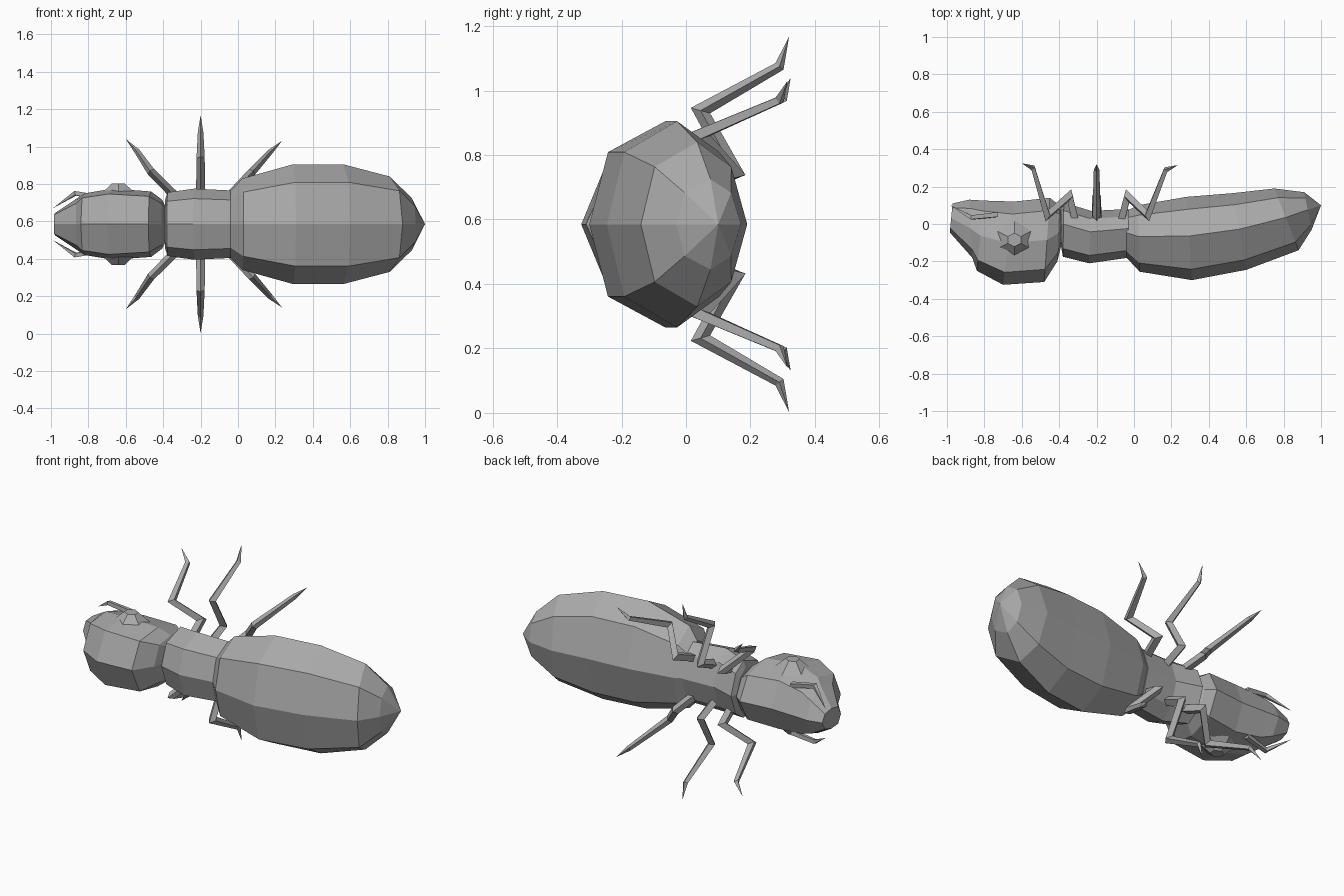
import bpy, bmesh
from mathutils import Vector

if "Cube" in bpy.data.objects:
    bpy.data.objects.remove(bpy.data.objects["Cube"])

MID = 0.585  # height of the symmetry plane

grey = bpy.data.materials.new("shell grey")
grey.use_nodes = True
grey.diffuse_color = (0.4, 0.4, 0.4, 1)
grey.node_tree.nodes["Principled BSDF"].inputs["Base Color"].default_value = (0.4, 0.4, 0.4, 1)


def finish(name, bm):
    bmesh.ops.recalc_face_normals(bm, faces=bm.faces)
    mesh = bpy.data.meshes.new(name)
    bm.to_mesh(mesh)
    bm.free()
    mesh.materials.append(grey)
    obj = bpy.data.objects.new(name, mesh)
    bpy.context.collection.objects.link(obj)
    return obj


def loft(name, rings, tip=None):
    """Join rings of points; close with end caps or a pointed tip."""
    bm = bmesh.new()
    loops = [[bm.verts.new(p) for p in ring] for ring in rings]
    n = len(loops[0])
    for a, b in zip(loops, loops[1:]):
        for i in range(n):
            j = (i + 1) % n
            bm.faces.new((a[i], a[j], b[j], b[i]))
    bm.faces.new(loops[0])
    if tip is None:
        bm.faces.new(loops[-1])
    else:
        t = bm.verts.new(tip)
        for i in range(n):
            bm.faces.new((loops[-1][i], loops[-1][(i + 1) % n], t))
    return finish(name, bm)


def body(name, stations, section, tip=None):
    """Stations: back point x, y, belly point x, y, half width."""
    rings = []
    for bx, by, vx, vy, half in stations:
        side = [(bx + (vx - bx) * t, by + (vy - by) * t, w * half) for t, w in section]
        ring = [(x, y, MID + w) for x, y, w in side]
        ring += [(x, y, MID - w) for x, y, w in side[-2:0:-1]]
        rings.append(ring)
    return loft(name, rings, tip)


def limb(name, points, radii, sign):
    """Four-sided tapering limb with mitred joints, ending in a point."""
    pts = [Vector((x, y, MID + sign * z)) for x, y, z in points]
    normal = (pts[1] - pts[0]).cross(pts[2] - pts[1]).normalized()
    rings = []
    for i in range(len(pts) - 1):
        ahead = (pts[i + 1] - pts[i]).normalized()
        behind = (pts[i] - pts[i - 1]).normalized() if i else ahead
        along = (ahead + behind).normalized()
        u = (normal - along * normal.dot(along)).normalized()
        v = along.cross(u) / max(along.dot(ahead), 0.6)
        rings.append([pts[i] + d * radii[i] for d in (u, v, -u, -v)])
    return loft(name, rings, pts[-1])


# Abdomen, thorax and head
body("abdomen", [
    (-.04, -.18, -.04, .07, .18), (.03, -.255, .02, .10, .245),
    (.31, -.30, .28, .145, .32), (.60, -.245, .53, .165, .32),
    (.88, -.14, .75, .19, .255), (.95, -.03, .91, .17, .14)],
    [(0, 0), (.13, .7), (.53, 1), (.85, .7), (1, 0)], (1, .10, MID))
body("thorax", [
    (-.39, -.12, -.39, .08, .13), (-.38, -.175, -.375, .115, .17),
    (-.24, -.21, -.23, .07, .19), (-.03, -.18, -.03, .08, .18)],
    [(0, 0), (.15, .72), (.6, 1), (.85, .7), (1, 0)])
body("head", [
    (-.385, -.10, -.385, .06, .09), (-.41, -.20, -.40, .10, .13),
    (-.48, -.31, -.45, .14, .175), (-.70, -.325, -.64, .12, .19),
    (-.84, -.25, -.80, .125, .165), (-.865, -.18, -.88, .13, .13),
    (-.985, -.045, -.97, .11, .06)],
    [(0, 0), (.15, .85), (.5, 1), (.85, .75), (1, 0)])

# Paired parts, mirrored about the symmetry plane
FRONT = [(-.31, 0, .11), (-.345, .15, .16), (-.465, .045, .28), (-.54, .30, .39), (-.60, .325, .455)]
MIDDLE = [(-.20, .02, .11), (-.20, .15, .165), (-.20, .045, .353), (-.20, .29, .49), (-.20, .32, .583)]
REAR = [(-.07, .01, .11), (-.035, .15, .16), (.075, .045, .28), (.17, .29, .385), (.235, .315, .445)]
FEELER = [(-.73, .05, .14), (-.87, .035, .165), (-.99, .105, .085)]

for sign, side in ((1, "upper"), (-1, "lower")):
    for part, path in (("front", FRONT), ("middle", MIDDLE), ("rear", REAR)):
        limb(f"{part}_leg_{side}", path, (.026, .024, .022, .015), sign)
    limb(f"antenna_{side}", FEELER, (.018, .015), sign)

    # Low six-sided eye dome
    bm = bmesh.new()
    bmesh.ops.create_cone(bm, cap_ends=True, segments=6, radius1=.112, radius2=.04, depth=.06)
    for v in bm.verts:
        v.co = Vector((-.64 + v.co.x, -.085 + v.co.y * .9, MID + sign * (.188 + v.co.z)))
    finish(f"eye_{side}", bm)
